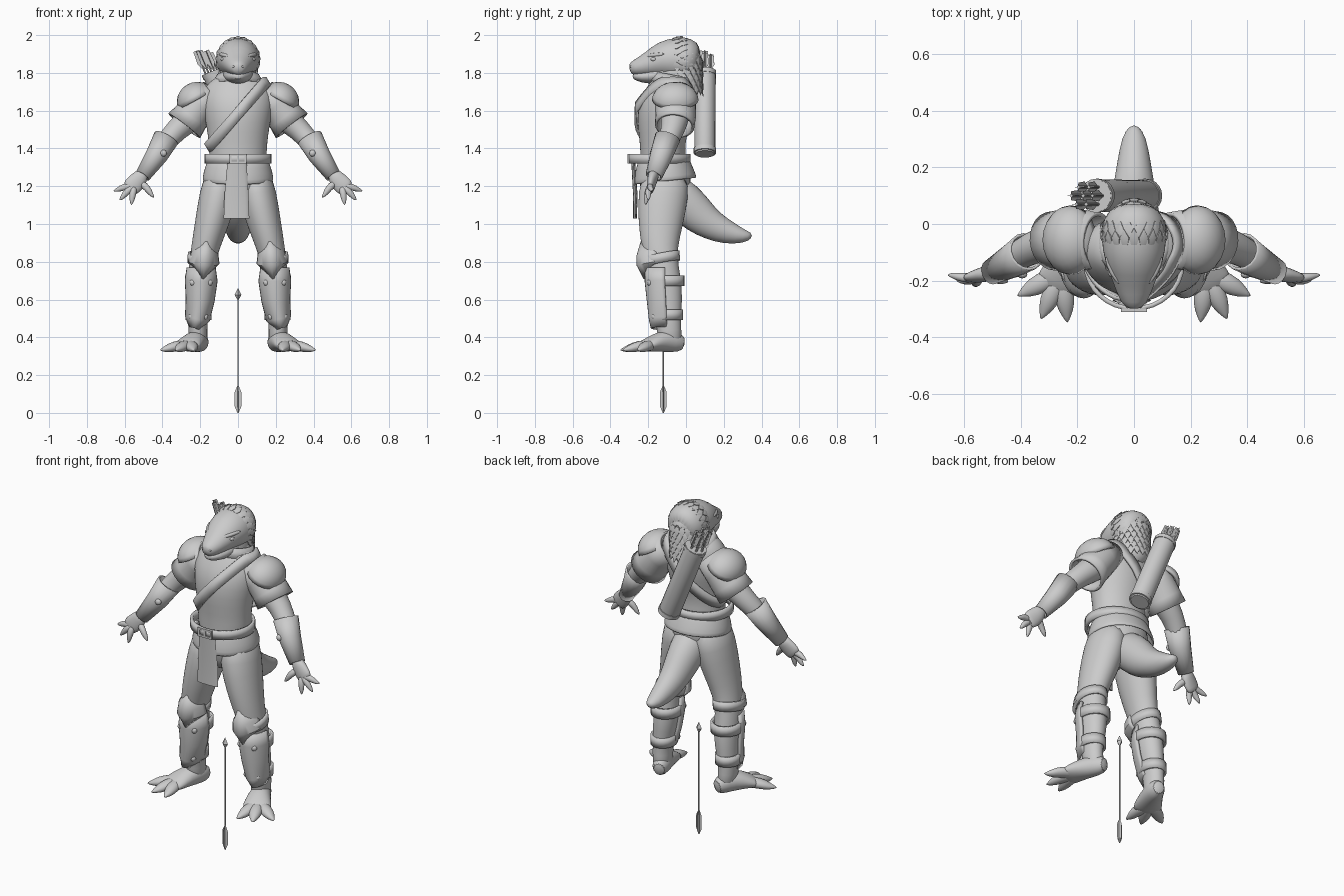
import bpy, bmesh, math, random
from mathutils import Vector, Matrix

default_cube = bpy.data.objects.get("Cube")
if default_cube:
    bpy.data.objects.remove(default_cube, do_unlink=True)

random.seed(4)
AXIS_X, AXIS_Y, AXIS_Z = Vector((1, 0, 0)), Vector((0, 1, 0)), Vector((0, 0, 1))

grey = bpy.data.materials.new("plain grey")
grey.use_nodes = True
grey.diffuse_color = (.6, .6, .6, 1)
grey.node_tree.nodes["Principled BSDF"].inputs["Base Color"].default_value = (.6, .6, .6, 1)


def tube(mesh, sections, ref=AXIS_Y, sides=16, cap=True, arc=None, mirror=1):
    """Skin elliptical rings (x, y, z, width, depth); arc limits it to a front shell."""
    centres = [Vector(section[:3]) for section in sections]
    count = sides + 1 if arc else sides
    rings = []
    for i, section in enumerate(sections):
        ahead, behind = centres[min(i + 1, len(centres) - 1)], centres[max(i - 1, 0)]
        along = (ahead - behind).normalized()
        deep = (ref - along * ref.dot(along)).normalized()
        wide = along.cross(deep)
        ring = []
        for k in range(count):
            angle = -math.pi / 2 + (arc * (2 * k / sides - 1) if arc else math.tau * k / sides)
            point = centres[i] + wide * section[3] * math.cos(angle) + deep * section[4] * math.sin(angle)
            point.x *= mirror
            ring.append(mesh.verts.new(point))
        rings.append(ring)
    for low, high in zip(rings, rings[1:]):
        for k in range(sides):
            n = (k + 1) % count
            mesh.faces.new((low[k], low[n], high[n], high[k]))
    if cap and not arc:
        mesh.faces.new(rings[0])
        mesh.faces.new(rings[-1])


def finish(name, mesh, smooth=0, thick=0):
    bmesh.ops.recalc_face_normals(mesh, faces=mesh.faces[:])
    data = bpy.data.meshes.new(name)
    mesh.to_mesh(data)
    mesh.free()
    data.materials.append(grey)
    part = bpy.data.objects.new(name, data)
    bpy.context.collection.objects.link(part)
    bpy.ops.object.select_all(action="DESELECT")
    part.select_set(True)
    bpy.context.view_layer.objects.active = part
    bpy.ops.object.shade_smooth_by_angle(angle=math.radians(70 if smooth else 40))
    if thick:
        shell = part.modifiers.new("thickness", "SOLIDIFY")
        shell.thickness, shell.offset = thick, 0
    if smooth:
        part.modifiers.new("smooth", "SUBSURF").levels = smooth
        part.modifiers["smooth"].render_levels = smooth
    return part


def loft(name, sections, smooth=0, thick=0, **options):
    mesh = bmesh.new()
    tube(mesh, sections, **options)
    return finish(name, mesh, smooth, thick)


def ball(name, centre, size, mirror=1, tilt=0, half=False):
    mesh = bmesh.new()
    bmesh.ops.create_uvsphere(mesh, u_segments=20, v_segments=12, radius=1)
    if half:
        bmesh.ops.delete(mesh, geom=[v for v in mesh.verts if v.co.z < -.05], context="VERTS")
    place = Matrix.Translation(centre) @ Matrix.Rotation(tilt, 4, "Y") @ Matrix.Diagonal((*size, 1))
    mesh.transform(Matrix.Scale(mirror, 4, AXIS_X) @ place)
    return finish(name, mesh, thick=.015 if half else 0)


def box(name, centre, size):
    mesh = bmesh.new()
    bmesh.ops.create_cube(mesh, size=1)
    mesh.transform(Matrix.Translation(centre) @ Matrix.Diagonal((*size, 1)))
    return finish(name, mesh)


# Torso, collar, tunic hem and tail
torso = [(0, -.12, 1.27, .15, .13), (0, -.12, 1.34, .152, .12), (0, -.125, 1.43, .155, .12),
         (0, -.12, 1.53, .17, .14), (0, -.108, 1.62, .19, .148), (0, -.083, 1.7, .19, .124),
         (0, -.07, 1.75, .155, .11), (0, -.065, 1.79, .1, .09)]
loft("tunic", torso, smooth=1, sides=24)
loft("collar", [(0, -.07, 1.735, .135, .125), (0, -.06, 1.785, .108, .118)], thick=.012, cap=False, sides=24)
loft("tunic_hem", [(0, -.11, 1.225, .185, .165), (0, -.115, 1.27, .178, .152), (0, -.12, 1.34, .155, .13)],
     smooth=1, thick=.015, cap=False, sides=24)
loft("hips", [(0, -.11, 1.08, .07, .09), (0, -.11, 1.16, .15, .13), (0, -.11, 1.26, .165, .145),
              (0, -.12, 1.32, .15, .13)], smooth=1)
loft("tail", [(0, -.1, 1.2, .11, .1), (0, -.01, 1.12, .1, .11), (0, .07, 1.04, .085, .1), (0, .14, .99, .074, .08),
              (0, .22, .955, .06, .066), (0, .31, .932, .044, .036), (0, .35, .94, .014, .014)],
     smooth=1, ref=AXIS_Z)

# Neck, head, jaw
loft("neck", [(0, -.06, 1.66, .1, .12), (0, -.05, 1.74, .1, .13), (0, -.045, 1.82, .1, .125), (0, -.04, 1.9, .09, .1)],
     smooth=1)
loft("head", [(0, -.3, 1.82, .022, .024), (0, -.275, 1.825, .05, .042), (0, -.2, 1.842, .077, .065),
              (0, -.13, 1.87, .106, .1), (0, -.05, 1.872, .118, .118), (0, .02, 1.87, .112, .117),
              (0, .07, 1.86, .07, .08)], smooth=1, ref=AXIS_Z, sides=20)
loft("jaw", [(0, -.285, 1.785, .022, .016), (0, -.24, 1.777, .055, .03), (0, -.16, 1.785, .08, .048),
             (0, -.06, 1.81, .1, .06)], smooth=1, ref=AXIS_Z)

# Overlapping scales lying back over the crown, then down the nape
mane = bmesh.new()


def scale(rim, heading, normal):
    heading = (heading.normalized() + normal * .2).normalized()
    tip = rim + heading * random.uniform(.026, .036)
    tube(mane, [(*(rim - heading * .025), .012, .002), (*rim, .02, .007), (*tip, .001, .001)], ref=normal, sides=6)


for row in range(6):
    polar = math.radians(92 - 14 * row)
    for column in range(13):
        around = math.radians(-105 + 17.5 * column + 8 * (row % 2))
        outward = Vector((math.sin(polar) * math.sin(around), math.cos(polar), math.sin(polar) * math.cos(around)))
        back = AXIS_Y - outward * outward.y
        scale(Vector((0, -.045, 1.87)) + Vector((outward.x * .112, outward.y * .115, outward.z * .116)), back, outward)
for row in range(6):
    for column in range(11):
        around = math.radians(-85 + 17 * column + 8 * (row % 2))
        outward = Vector((math.sin(around), math.cos(around), 0))
        scale(Vector((outward.x * .098, -.04 + outward.y * .125, 1.86 - .03 * row)), -AXIS_Z, outward)
finish("mane_scales", mane)

# Belt, buckle, loincloth
loft("belt", [(0, -.142, 1.32, .17, .157), (0, -.142, 1.37, .17, .157)], thick=.016, cap=False, sides=32)
for height in (1.325, 1.365):
    box("buckle_bar", (0, -.305, height), (.09, .012, .012))
for x in (-.04, 0, .04):
    box("buckle_post", (x, -.305, 1.345), (.012, .012, .045))
loft("loincloth", [(-.008, -.27, 1.03, .068, .01), (-.008, -.268, 1.15, .064, .012), (-.005, -.28, 1.34, .05, .01)])

# Strap wrapped diagonally round the chest
strap = bmesh.new()
edges = []
for k in range(40):
    angle = math.tau * k / 40
    x = 0
    for _ in range(12):
        z = min(1.75, 1.585 + 1.15 * x)
        low = max(i for i in range(len(torso) - 1) if torso[i][2] <= z)
        blend = (z - torso[low][2]) / (torso[low + 1][2] - torso[low][2])
        _, y, _, wide, deep = [a + (b - a) * blend for a, b in zip(torso[low], torso[low + 1])]
        x = .5 * x + .5 * (wide + .004) * math.cos(angle)
    y += (deep + .008) * math.sin(angle)
    edges.append([strap.verts.new((x + offset * .6, y, z - offset)) for offset in (-.026, .026)])
for a, b in zip(edges, edges[1:] + edges[:1]):
    strap.faces.new((a[0], b[0], b[1], a[1]))
finish("chest_strap", strap, thick=.014)

# Quiver and its arrows
base, mouth = Vector((.045, .1, 1.37)), Vector((-.135, .1, 1.81))
axis = (mouth - base).normalized()
loft("quiver", [(*base, .05, .05), (*(base + axis * .02), .06, .055), (*mouth, .058, .058)], sides=20)
for share in (.04, .97):
    middle = base.lerp(mouth, share)
    loft("quiver_rim", [(*(middle - axis * .012), .062, .06), (*(middle + axis * .012), .062, .06)], sides=20)
for k in range(7):
    turn = math.tau * k / 6
    spread = .035 if k < 6 else 0
    start = mouth + Vector((math.cos(turn) * spread, math.sin(turn) * spread, -.02))
    end = start + axis * random.uniform(.11, .14)
    loft("quiver_arrow", [(*start, .006, .006), (*end, .006, .006)], sides=6)
    for direction in (AXIS_X, AXIS_Y):
        loft("quiver_fletching", [(*(start + axis * .03), .003, .002), (*start.lerp(end, .5), .02, .002),
                                  (*end, .016, .002)], ref=direction, sides=4)

# Hanging arrow, point upward
loft("arrow_shaft", [(0, -.12, .01, .004, .004), (0, -.12, .62, .004, .004)], sides=6)
loft("arrow_head", [(0, -.12, .6, .004, .004), (0, -.12, .625, .018, .018), (0, -.12, .66, .001, .001)], sides=4)
for direction in (AXIS_X, AXIS_Y):
    loft("arrow_fletching", [(0, -.12, 0, .003, .002), (0, -.12, .035, .018, .002), (0, -.12, .11, .018, .002),
                             (0, -.12, .145, .003, .002)], ref=direction, sides=4)

for side, label in ((1, "left_"), (-1, "right_")):
    # Face
    ball(label + "eye", (.08, -.17, 1.872), (.012, .017, .011), side)
    loft(label + "brow", [(.045, -.215, 1.885, .008, .01), (.076, -.175, 1.895, .014, .012), (.1, -.11, 1.9, .008, .01)],
         smooth=1, ref=AXIS_Z, sides=8, mirror=side)
    ball(label + "nostril", (.022, -.29, 1.833), (.008, .008, .006), side)

    # Arm, flared sleeve, shoulder pad, bracer
    loft(label + "arm", [(.15, -.06, 1.67, .08, .09), (.24, -.055, 1.57, .075, .08), (.33, -.07, 1.495, .06, .062),
                         (.39, -.1, 1.425, .054, .055), (.45, -.14, 1.335, .045, .045), (.505, -.17, 1.26, .03, .034)],
         smooth=1, mirror=side)
    loft(label + "sleeve", [(.13, -.06, 1.69, .075, .095), (.2, -.055, 1.63, .088, .102), (.25, -.055, 1.565, .09, .1),
                            (.285, -.06, 1.52, .1, .098)], thick=.014, cap=False, mirror=side, sides=24)
    ball(label + "shoulder_pad", (.222, -.057, 1.655), (.096, .116, .088), side, tilt=.5, half=True)
    loft(label + "bracer", [(.38, -.098, 1.455, .064, .064), (.43, -.13, 1.365, .054, .056),
                            (.505, -.17, 1.255, .036, .04)], thick=.01, cap=False, mirror=side)
    ball(label + "bracer_stud", (.395, -.178, 1.375), (.018, .014, .018), side)

    # Hand with clawed fingers
    loft(label + "palm", [(.495, -.166, 1.28, .03, .032), (.525, -.178, 1.235, .05, .028), (.565, -.188, 1.195, .052, .022),
                          (.58, -.19, 1.18, .04, .016)], smooth=1, mirror=side, sides=12)
    for x, y, z in ((.66, -.18, 1.175), (.628, -.2, 1.125), (.565, -.215, 1.1), (.445, -.205, 1.14)):
        tip = Vector((x, y, z))
        root = Vector((.515, -.18, 1.22)) if x < .5 else Vector((.55, -.19, 1.2))
        knuckle = root.lerp(tip, .5) + Vector((0, -.006, .01))
        loft(label + "finger", [(*root, .022, .02), (*knuckle, .02, .018), (*root.lerp(tip, .8), .014, .013),
                                (*tip, .002, .002)], smooth=1, mirror=side, sides=8)

    # Leg
    loft(label + "leg", [(.09, -.105, 1.28, .08, .12), (.1, -.12, 1.16, .105, .137), (.14, -.135, 1.0, .09, .12),
                         (.175, -.14, .87, .074, .095), (.195, -.125, .77, .068, .085), (.195, -.1, .65, .07, .085),
                         (.21, -.095, .52, .054, .07), (.215, -.09, .44, .05, .064), (.205, -.08, .345, .05, .065)],
         smooth=1, mirror=side, sides=20)

    # Knee plate and greave
    loft(label + "knee_plate", [(.165, -.165, .92, .008, .07), (.175, -.15, .85, .065, .108), (.18, -.14, .8, .076, .116),
                                (.185, -.13, .725, .006, .09)], thick=.014, arc=1.5, mirror=side)
    loft(label + "knee_strap", [(.19, -.125, .79, .072, .09), (.185, -.135, .84, .075, .096)],
         thick=.012, cap=False, mirror=side, sides=20)
    loft(label + "greave", [(.23, -.1, .45, .025, .08), (.215, -.1, .5, .06, .09), (.2, -.105, .6, .07, .096),
                            (.195, -.11, .7, .08, .102), (.195, -.11, .77, .07, .1)],
         thick=.014, arc=1.55, mirror=side)
    for x, y, z, width in ((.195, -.102, .7, .078), (.21, -.095, .52, .062)):
        loft(label + "greave_strap", [(x, y, z - .028, width, width + .01), (x, y, z + .028, width, width + .01)],
             thick=.014, cap=False, mirror=side, sides=20)
        for across in (-.5, .5):
            ball(label + "greave_stud", (x + across * width * 1.1, y - width - .012, z - .01), (.018, .015, .018), side)

    # Foot with three clawed toes
    loft(label + "foot", [(.185, -.005, .365, .035, .04), (.205, -.07, .38, .052, .06), (.235, -.14, .378, .064, .056),
                          (.265, -.2, .36, .08, .036), (.285, -.24, .348, .075, .024)],
         smooth=1, ref=AXIS_Z, mirror=side)
    for x, y in ((.235, -.35), (.33, -.338), (.414, -.255)):
        tip, root = Vector((x, y, .332)), Vector((.255, -.17, .36))
        loft(label + "toe", [(*root, .034, .032), (*(root.lerp(tip, .5) + AXIS_Z * .008), .04, .03),
                             (*root.lerp(tip, .76), .028, .022), (*tip, .002, .003)],
             smooth=1, ref=AXIS_Z, mirror=side, sides=10)
